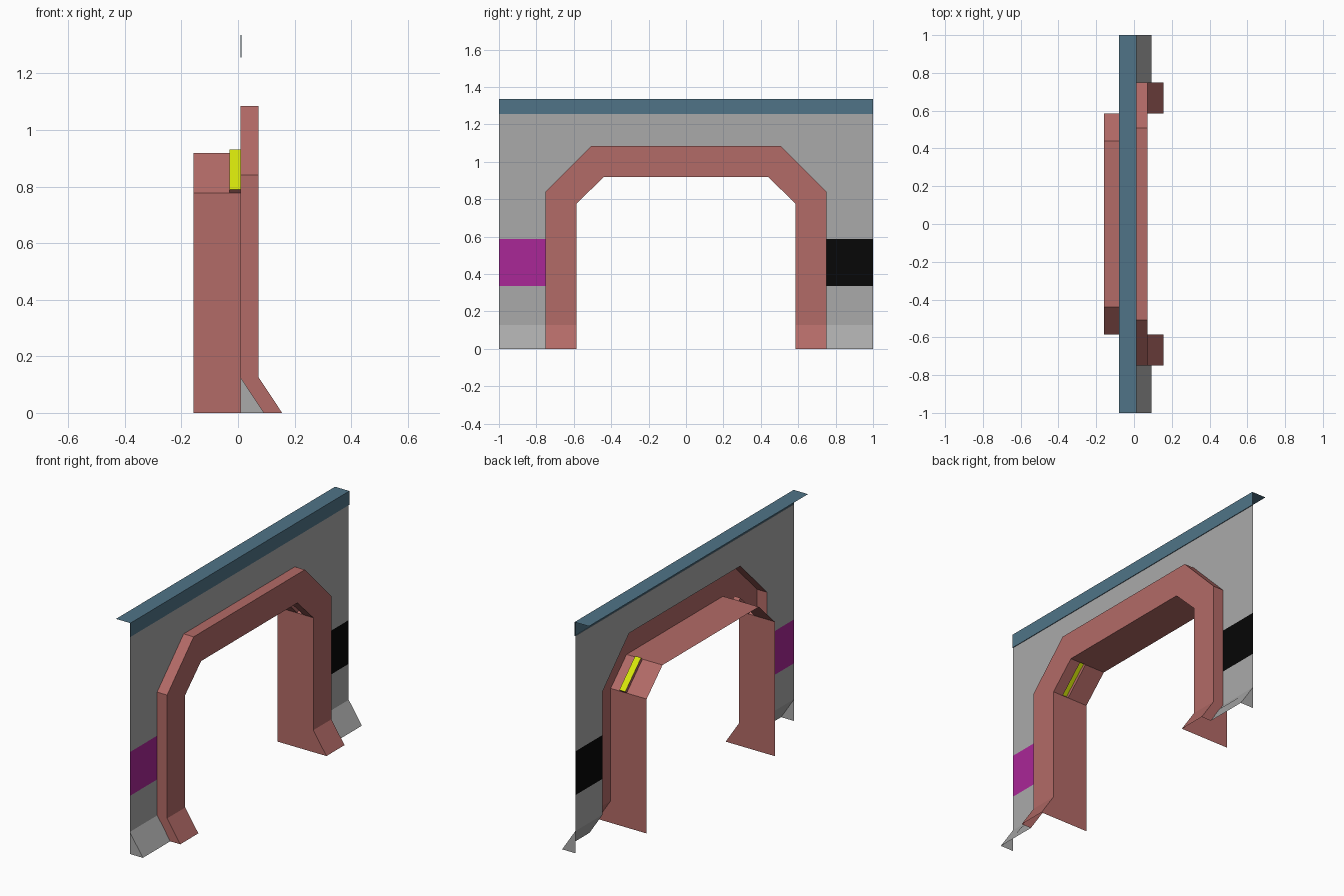
import bpy, bmesh

if "Cube" in bpy.data.objects:
    bpy.data.objects.remove(bpy.data.objects["Cube"])

WALL_X, TRIM_X, BACK_X = 0.008, 0.072, -0.158
BEND_Z, FLARE = 0.127, 0.084
SLOT_X = -0.03
TOP = 1.335


def material(name, rgb):
    m = bpy.data.materials.new(name)
    m.diffuse_color = (*rgb, 1)
    m.use_nodes = True
    m.node_tree.nodes["Principled BSDF"].inputs["Base Color"].default_value = m.diffuse_color
    return m


GREY = material("wall_grey", (0.40, 0.40, 0.40))
RED = material("dull_red", (0.45, 0.145, 0.135))
TEAL = material("teal", (0.08, 0.175, 0.245))
MAGENTA = material("magenta", (0.40, 0.02, 0.31))
BLACK = material("black", (0.002, 0.002, 0.002))
YELLOW = material("yellow", (0.68, 0.80, 0.003))


def sheet(name, polys, mat):
    """Make one object from a few flat polygons, welding shared corners."""
    bm = bmesh.new()
    for p in polys:
        bm.faces.new([bm.verts.new(c) for c in p])
    bmesh.ops.remove_doubles(bm, verts=bm.verts, dist=0.0002)
    me = bpy.data.meshes.new(name)
    bm.to_mesh(me)
    bm.free()
    ob = bpy.data.objects.new(name, me)
    bpy.context.collection.objects.link(ob)
    me.materials.append(mat)
    return ob


def flip(poly):
    """Mirror a polygon across y = 0, keeping its facing."""
    return [(x, -y, z) for x, y, z in reversed(poly)]


def both(polys):
    return polys + [flip(p) for p in polys]


def wall_rect(z0, z1):
    return [(WALL_X, 0.75, z0), (WALL_X, 1, z0), (WALL_X, 1, z1), (WALL_X, 0.75, z1)]


# Wall around the arch, with the sloped skirting and its end caps
half = [(1, 1.255), (1, 0.588), (0.75, 0.588), (0.75, 0.84), (0.508, 1.084)]
outline = half + [(-y, z) for y, z in reversed(half)]
upper = [(WALL_X, y, z) for y, z in reversed(outline)]
foot_x = WALL_X + FLARE
skirt = [(foot_x, 0.75, 0), (foot_x, 1, 0), (WALL_X, 1, BEND_Z), (WALL_X, 0.75, BEND_Z)]
cap = [(foot_x, 1, 0), (WALL_X, 1, 0), (WALL_X, 1, BEND_Z)]
sheet("wall", [upper] + both([wall_rect(BEND_Z, 0.335), skirt, cap]), GREY)

# Coloured side panels
sheet("black_panel", [wall_rect(0.335, 0.588)], BLACK)
sheet("magenta_panel", [flip(wall_rect(0.335, 0.588))], MAGENTA)


# Thin plates lying on the skirting slope
def on_slope(x, y):
    return (x, y, BEND_Z * (1 - (x - WALL_X) / FLARE) + 0.003)


plate = [on_slope(0.064, 0.75), on_slope(0.064, 0.903), on_slope(0.03, 0.903), on_slope(0.03, 0.75)]
sheet("skirting_plates", both([plate]), GREY)

# Top coping: front band with thin lower lip and ends, and flat top
LIP_X = WALL_X + 0.004
end = [(LIP_X, 1, 1.255), (WALL_X, 1, 1.255), (WALL_X, 1, TOP), (LIP_X, 1, TOP)]
sheet("coping", [
    [(LIP_X, -1, 1.255), (LIP_X, 1, 1.255), (LIP_X, 1, TOP), (LIP_X, -1, TOP)],
    [(WALL_X, -1, 1.255), (WALL_X, 1, 1.255), (LIP_X, 1, 1.255), (LIP_X, -1, 1.255)],
    [(LIP_X, -1, TOP), (LIP_X, 1, TOP), (-0.08, 1, TOP), (-0.08, -1, TOP)],
] + both([end]), TEAL)


# Arch surround and passage lining, swept along the doorway
def path(leg):
    return leg + [(-y, z) for y, z in reversed(leg)]


outer = path([(-0.75, 0), (-0.75, BEND_Z), (-0.75, 0.84), (-0.508, 1.084)])
inner = path([(-0.585, 0), (-0.585, BEND_Z), (-0.585, 0.777), (-0.44, 0.918)])


def row(pts, x, flared):
    return [(x + (FLARE if flared and z == 0 else 0), y, z) for y, z in pts]


rows = [row(outer, WALL_X, True), row(outer, TRIM_X, True), row(inner, TRIM_X, True),
        row(inner, WALL_X, False), row(inner, SLOT_X, False), row(inner, BACK_X, False)]
faces = []
for j in range(len(rows) - 1):
    a, b = rows[j], rows[j + 1]
    for i in range(len(outer) - 1):
        if j == 3 and i in (2, 4):      # openings for the lamps
            continue
        faces.append([a[i], b[i], b[i + 1], a[i + 1]])
sheet("arch_surround", faces, RED)

# Lamp recesses in the angled corners, each closed by a yellow lamp
D = 0.013
base = [(WALL_X, 0.585, 0.777), (WALL_X, 0.44, 0.918), (SLOT_X, 0.44, 0.918), (SLOT_X, 0.585, 0.777)]
lamp = [(x, y + D, z + D) for x, y, z in base]
sides = [[base[k], base[(k + 1) % 4], lamp[(k + 1) % 4], lamp[k]] for k in range(4)]
sheet("lamp_recesses", both(sides), RED)
sheet("lamps", both([lamp]), YELLOW)
